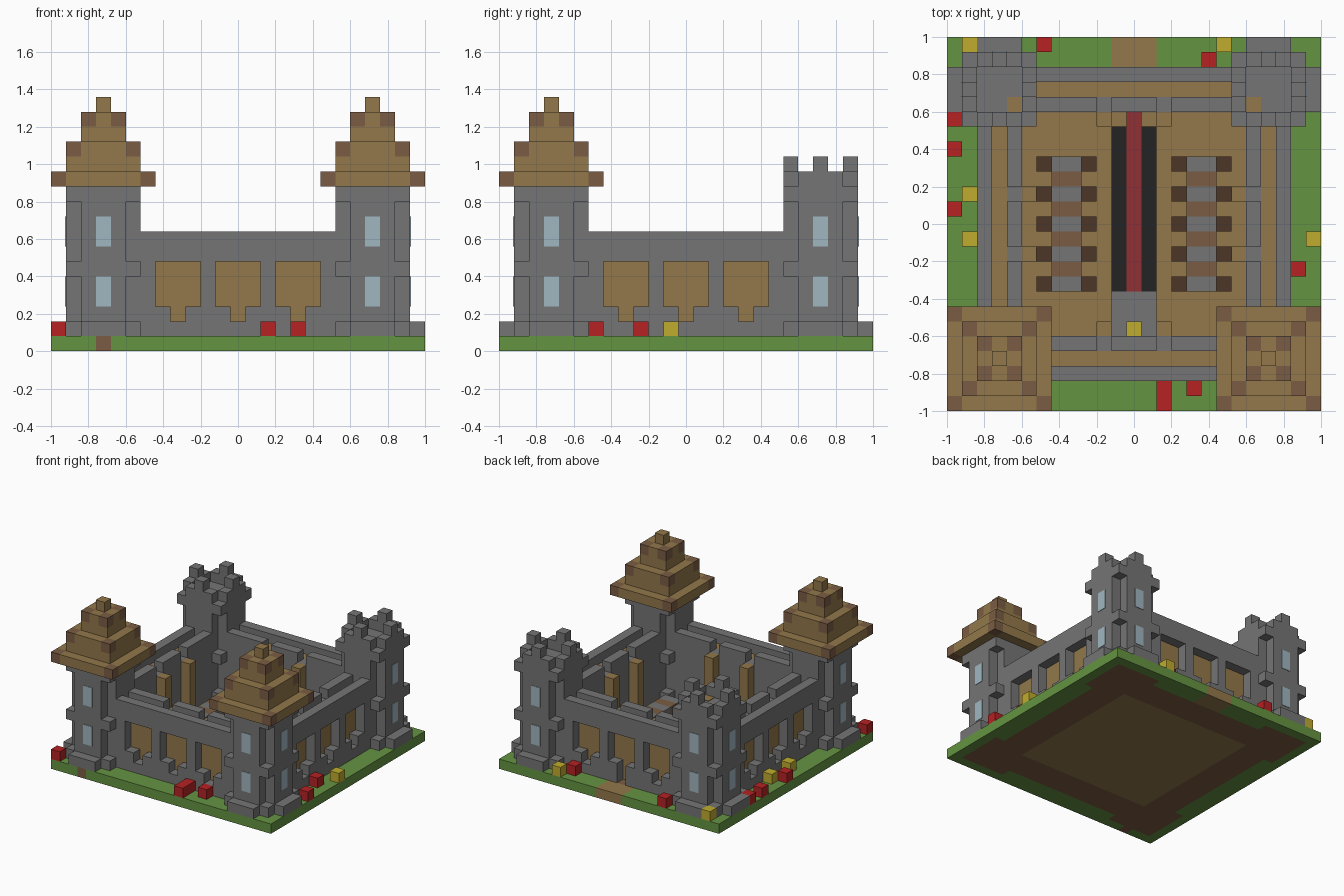
import bpy
import bmesh
from mathutils import Vector

V = 0.08   # block size
N = 25     # blocks per side

if "Cube" in bpy.data.objects:
    bpy.data.objects.remove(bpy.data.objects["Cube"])


def material(name, r, g, b):
    lin = [((c / 255 + 0.055) / 1.055) ** 2.4 for c in (r, g, b)] + [1]
    m = bpy.data.materials.new(name)
    m.use_nodes = True
    m.diffuse_color = lin
    m.node_tree.nodes["Principled BSDF"].inputs["Base Color"].default_value = lin
    return m


STONE = material("stone", 117, 117, 117)
GRASS = material("grass", 101, 148, 66)
WOOD = material("wood", 147, 120, 75)
BROWN = material("dark wood", 122, 92, 67)
STOOL = material("stool wood", 75, 54, 38)
BLACK = material("black floor", 36, 36, 36)
CARPET = material("carpet red", 145, 48, 52)
RED = material("flower red", 182, 34, 36)
YELLOW = material("yellow", 192, 172, 46)
GLASS = material("glass", 160, 183, 192)


def finish(name, bm, mats):
    me = bpy.data.meshes.new(name)
    bm.to_mesh(me)
    bm.free()
    for m in mats:
        me.materials.append(m)
    ob = bpy.data.objects.new(name, me)
    bpy.context.collection.objects.link(ob)
    return ob


def blocks(name, mat, boxes):
    """One object from boxes (x0, x1, y0, y1, z0, z1) in block units."""
    bm = bmesh.new()
    for x0, x1, y0, y1, z0, z1 in boxes:
        vs = bmesh.ops.create_cube(bm, size=1)["verts"]
        size = Vector((x1 - x0, y1 - y0, z1 - z0))
        mid = Vector((x0 + x1 - N, y0 + y1 - N, z0 + z1)) / 2
        for v in vs:
            v.co = (v.co * size + mid) * V
    return finish(name, bm, [mat])


def turn(box, quarter):
    x0, x1, y0, y1, z0, z1 = box
    for _ in range(quarter):
        x0, x1, y0, y1 = N - y1, N - y0, x0, x1
    return (x0, x1, y0, y1, z0, z1)


def mirror(box, mx, my):
    x0, x1, y0, y1, z0, z1 = box
    if mx:
        x0, x1 = N - x1, N - x0
    if my:
        y0, y1 = N - y1, N - y0
    return (x0, x1, y0, y1, z0, z1)


def cell(i, j, r=1, z0=1, z1=2):
    return (i, i + r, j, j + r, z0, z1)


# Ground slab, coloured by cell
def ground_colour(i, j):
    a, b = abs(i - 12), abs(j - 12)
    m = max(a, b)
    if m <= 7 or (a <= 1 and j >= 23):
        return 1
    if m <= 10 or (min(a, b) >= 7 and m <= 11) or (i, j) == (3, 0):
        return 2
    return 0


bm = bmesh.new()
bmesh.ops.create_grid(bm, x_segments=N, y_segments=N, size=1)
up = bmesh.ops.extrude_face_region(bm, geom=bm.faces[:])["geom"]
for v in up:
    if isinstance(v, bmesh.types.BMVert):
        v.co.z += V
bmesh.ops.recalc_face_normals(bm, faces=bm.faces)
for f in bm.faces:
    c = f.calc_center_median()
    i, j = (min(N - 1, max(0, int((t + 1) / V))) for t in (c.x, c.y))
    f.material_index = ground_colour(i, j)
finish("ground", bm, [GRASS, WOOD, BROWN])

# Curtain walls: pierced outer face, wooden core walkway, notched inner face
outer = [(6, 19, 2, 3, 1, 2), (6, 19, 2, 3, 6, 8)]
outer += [(a, b, 2, 3, 2, 3) for a, b in ((6, 8), (9, 12), (13, 16), (17, 19))]
outer += [(a, a + 1, 2, 3, 3, 6) for a in (6, 10, 14, 18)]
inner = [(5, 20, 4, 5, 1, 7)]
inner += [(a, b, 4, 5, 7, 8) for a, b in ((6, 10), (11, 14), (15, 19))]
posts = [(a, a + 1, 5, 6, 1, 7) for a in (10, 14)]
for q, side in enumerate(("front", "left", "back", "right")):
    face = list(outer)
    if side == "back":      # doorway reaches the ground
        face[0:1] = [(6, 12, 2, 3, 1, 2), (13, 19, 2, 3, 1, 2)]
    blocks(side + "_wall_outer", STONE, [turn(b, q) for b in face])
    blocks(side + "_wall_inner", STONE, [turn(b, q) for b in inner])
    blocks(side + "_walkway", WOOD, [turn((6, 19, 3, 4, 1, 7), q)])
    blocks(side + "_posts", WOOD, [turn(b, q) for b in posts])

# Corner towers: cross-shaped shaft with square bands and a stepped foot
tower = [(1, 6, 2, 5, 1, 11), (2, 5, 1, 6, 1, 11)]
tower += [(1, 6, 1, 6, z, z + 1) for z in (1, 5, 10)]
tower += [(0, 1, 2, 5, 1, 2), (2, 5, 0, 1, 1, 2)]
crown = [(2, 5, 1, 2, 11, 12), (2, 5, 5, 6, 11, 12),
         (1, 2, 2, 5, 11, 12), (5, 6, 2, 5, 11, 12)]
crown += [cell(i, j, 1, 12, 13) for i, j in ((3, 1), (3, 5), (1, 3), (5, 3))]
panes = []
for z in (3, 7):
    panes += [(3, 4, 0.95, 1.05, z, z + 2), (0.95, 1.05, 3, 4, z, z + 2)]

# Stepped roof tiers: (first block, width, bottom, top)
tiers = ((0, 7, 11, 12), (1, 5, 12, 14), (2, 3, 14, 16))
roof, corners = [cell(3, 3, 1, 16, 17)], []
for s, w, z0, z1 in tiers:
    e = s + w
    roof += [(s + 1, e - 1, s, e, z0, z1), (s, s + 1, s + 1, e - 1, z0, z1),
             (e - 1, e, s + 1, e - 1, z0, z1)]
    for i in (s, e - 1):
        for j in (s, e - 1):
            corners.append(cell(i, j, 1, z1 - 1, z1))
            if z1 - z0 > 1:
                roof.append(cell(i, j, 1, z0, z1 - 1))

for my in (False, True):
    for mx in (False, True):
        name = ("back" if my else "front") + ("_left" if mx else "_right")

        def place(part, mat, boxes):
            blocks(name + part, mat, [mirror(b, mx, my) for b in boxes])

        place("_tower", STONE, tower)
        place("_windows", GLASS, panes)
        if my:
            place("_battlements", STONE, crown)
            place("_hatch", WOOD, [cell(4, 4, 1, 10.5, 11.05)])
        else:
            place("_roof", WOOD, roof)
            place("_roof_corners", BROWN, corners)

# Hall: carpet, dais and throne
blocks("hall_floor", BLACK, [(11, 12, 8, 19, 1, 2), (13, 14, 8, 19, 1, 2)])
blocks("carpet", CARPET, [(12, 13, 8, 20, 1, 2)])
blocks("dais", STONE, [(11, 14, 5, 8, 1, 2)])
blocks("throne", YELLOW, [cell(12, 5, 1, 2, 3)])

# Long tables with stools on both sides
rows = range(8, 17, 2)
for name, mx in (("right", False), ("left", True)):
    def pair(part, mat, boxes):
        blocks(name + part, mat, [mirror(b, mx, False) for b in boxes])

    pair("_table_slabs", STONE, [(7, 9, j, j + 1, 1, 3) for j in rows])
    pair("_table_boards", BROWN, [(7, 9, j + 1, j + 2, 1, 3) for j in rows[:-1]])
    pair("_stools", STOOL, [cell(i, j) for j in rows for i in (6, 9)])

# Flowers on the grass
reds = ((0, 0), (14, 0), (14, 1), (16, 1), (0, 19), (0, 17), (0, 13),
        (24, 6), (23, 9), (6, 24), (17, 23))
yellows = ((1, 14), (1, 11), (24, 11), (1, 24), (18, 24))
blocks("red_flowers", RED, [cell(i, j) for i, j in reds])
blocks("yellow_flowers", YELLOW, [cell(i, j) for i, j in yellows])
